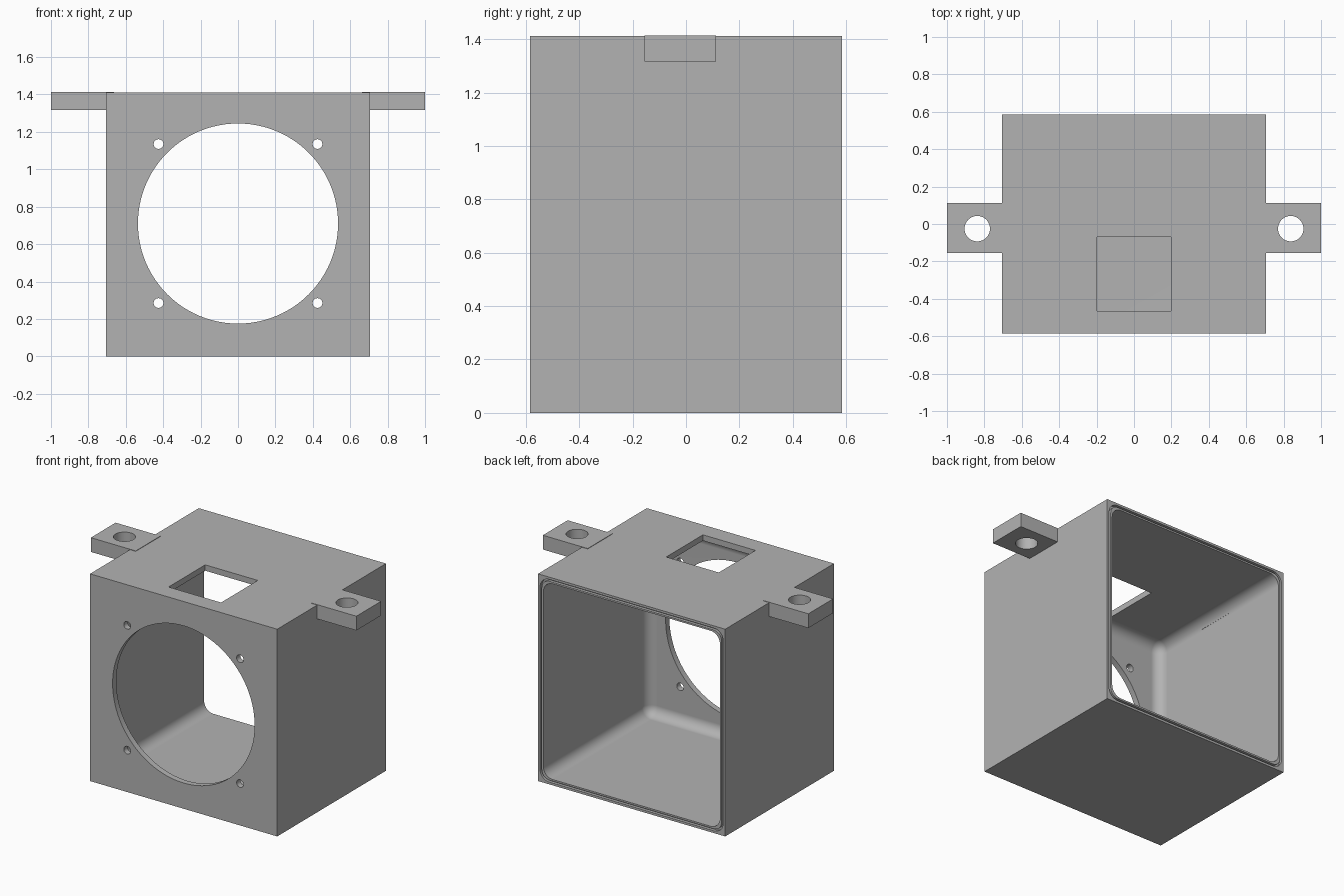
import bpy, bmesh, math
from mathutils import Matrix, Vector

cube = bpy.data.objects.get("Cube")
if cube:
    bpy.data.objects.remove(cube, do_unlink=True)

HALF, DEPTH, TOP = 0.705, 0.585, 1.411    # outer half width, half depth, height
MID = TOP / 2
WALL = 0.04

grey = bpy.data.materials.new("plain grey")
grey.use_nodes = True
grey.diffuse_color = (0.45, 0.45, 0.45, 1)
grey.node_tree.nodes["Principled BSDF"].inputs["Base Color"].default_value = (0.45, 0.45, 0.45, 1)


def add_object(name, bm):
    bmesh.ops.recalc_face_normals(bm, faces=bm.faces)
    mesh = bpy.data.meshes.new(name)
    bm.to_mesh(mesh)
    bm.free()
    mesh.materials.append(grey)
    obj = bpy.data.objects.new(name, mesh)
    bpy.context.collection.objects.link(obj)
    return obj


def box(name, low, high, radius=0):
    low, high = Vector(low), Vector(high)
    bm = bmesh.new()
    bmesh.ops.create_cube(bm, size=1)
    bmesh.ops.scale(bm, vec=high - low, verts=bm.verts)
    bmesh.ops.translate(bm, vec=(low + high) / 2, verts=bm.verts)
    if radius:
        bmesh.ops.bevel(bm, geom=bm.edges[:], offset=radius, segments=8,
                        profile=0.5, affect='EDGES')
    return add_object(name, bm)


def cylinder(name, centre, radius, length, axis, sides):
    turn = Matrix.Rotation(math.pi / 2, 4, 'X') if axis == 'Y' else Matrix()
    bm = bmesh.new()
    bmesh.ops.create_cone(bm, cap_ends=True, segments=sides, radius1=radius,
                          radius2=radius, depth=length,
                          matrix=Matrix.Translation(centre) @ turn)
    return add_object(name, bm)


def rounded_ring(name, outer, inner, radius, y0, y1):
    """Square ring with rounded corners, running from y0 to y1."""
    bm = bmesh.new()
    loops = []
    for half, r in ((outer, radius), (inner, radius - outer + inner)):
        for y in (y0, y1):
            loop = []
            for corner in range(4):
                for step in range(9):
                    a = (corner + step / 8) * math.pi / 2
                    sx = 1 if corner in (0, 3) else -1
                    sz = 1 if corner < 2 else -1
                    loop.append(bm.verts.new((sx * (half - r) + r * math.cos(a), y,
                                              MID + sz * (half - r) + r * math.sin(a))))
            loops.append(loop)
    out0, out1, in0, in1 = loops
    for a, b in ((out0, out1), (out1, in1), (in1, in0), (in0, out0)):
        for i in range(len(a)):
            j = (i + 1) % len(a)
            bm.faces.new((a[i], a[j], b[j], b[i]))
    return add_object(name, bm)


def cut(target, cutter):
    cutter.hide_render = True
    mod = target.modifiers.new("cut", 'BOOLEAN')
    mod.operation, mod.solver, mod.object = 'DIFFERENCE', 'EXACT', cutter
    bpy.context.view_layer.objects.active = target
    bpy.ops.object.modifier_apply(modifier=mod.name)
    bpy.data.objects.remove(cutter, do_unlink=True)


# Housing: hollow box, open at the back, with rounded inside edges
housing = box("housing", (-HALF, -DEPTH, 0), (HALF, DEPTH, TOP))
cut(housing, box("cavity", (WALL - HALF, WALL - DEPTH, WALL),
                 (HALF - WALL, DEPTH + 0.2, TOP - WALL), 0.07))

# Seal groove around the back rim
cut(housing, rounded_ring("groove", 0.69, 0.677, 0.07, DEPTH - 0.02, DEPTH + 0.02))

# Round front opening and its four screw holes
cut(housing, cylinder("opening", (0, -DEPTH, 0.71), 0.535, 0.3, 'Y', 96))
for x in (-0.425, 0.425):
    for z in (0.285, 1.135):
        cut(housing, cylinder("screw_hole", (x, -DEPTH, z), 0.026, 0.3, 'Y', 24))

# Square opening in the top
cut(housing, box("window", (-0.198, -0.465, TOP - 0.2), (0.198, -0.07, TOP + 0.2)))

# Mounting tabs on both sides
parts = [housing]
for name, side in (("left_mounting_tab", 1), ("right_mounting_tab", -1)):
    ends = sorted((side * 0.662, side))
    tab = box(name, (ends[0], -0.155, 1.317), (ends[1], 0.112, 1.414))
    cut(tab, cylinder("tab_hole", (side * 0.838, -0.025, 1.36), 0.068, 0.4, 'Z', 48))
    parts.append(tab)

# Smooth the curved walls, keep flat faces and edges crisp
bpy.ops.object.select_all(action='DESELECT')
for part in parts:
    part.select_set(True)
bpy.context.view_layer.objects.active = housing
bpy.ops.object.shade_smooth_by_angle(angle=math.radians(30))
for part in parts:
    mod = part.modifiers.new("even shading", 'WEIGHTED_NORMAL')
    mod.keep_sharp = True
